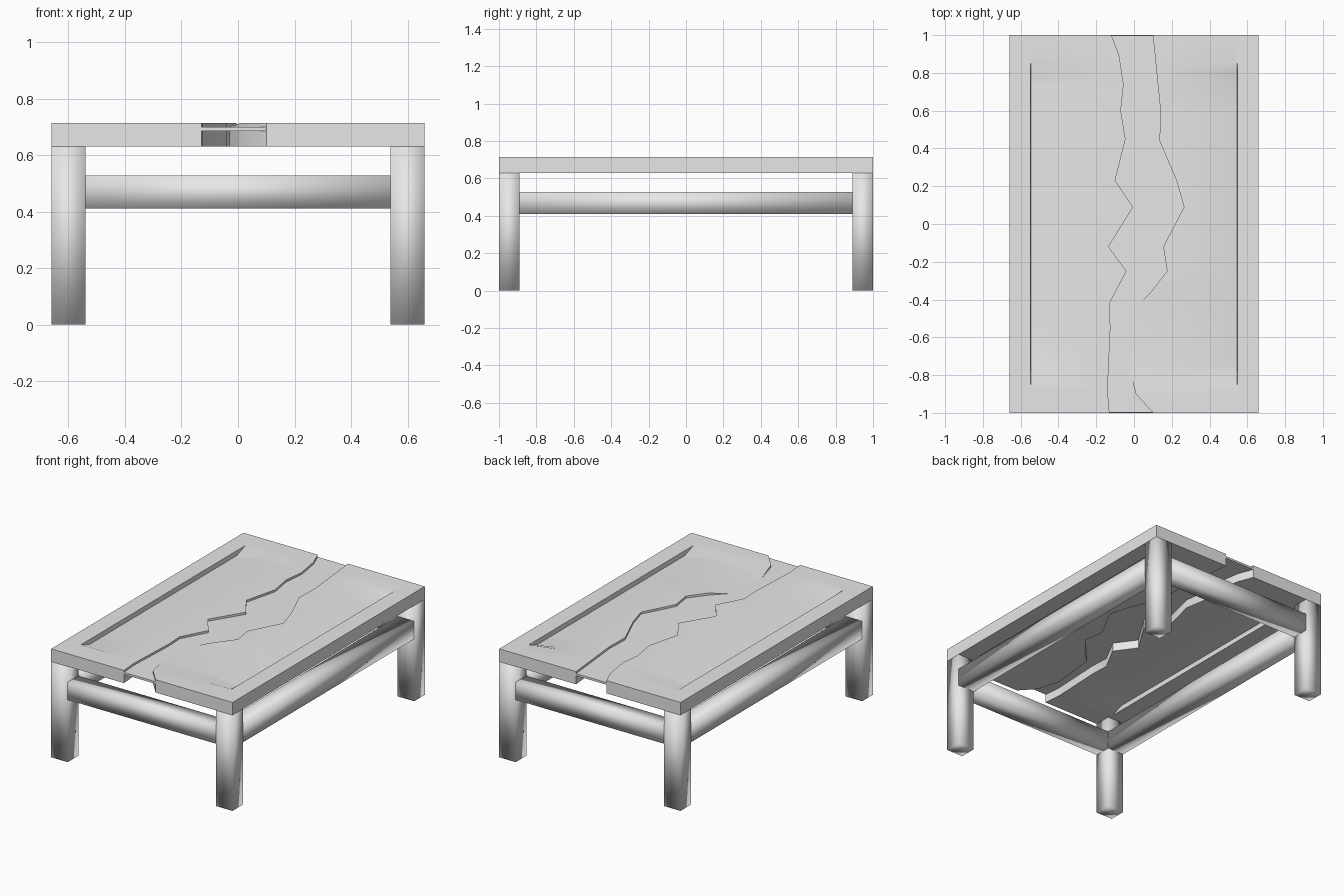
import bpy, bmesh
from mathutils import Vector

cube = bpy.data.objects.get("Cube")
if cube:
    bpy.data.objects.remove(cube)

HALF_X, HALF_Y, TOP, UNDER = 0.66, 1.0, 0.714, 0.63
LEG_X, LEG_Y = 0.12, 0.11
INNER = HALF_X - LEG_X
GLASS = 0.70

grey = bpy.data.materials.new("pale grey")
grey.use_nodes = True
grey.diffuse_color = (0.8, 0.8, 0.8, 1)
grey.node_tree.nodes["Principled BSDF"].inputs["Base Color"].default_value = (0.8, 0.8, 0.8, 1)


def finish(name, bm, angle=None):
    bmesh.ops.recalc_face_normals(bm, faces=bm.faces)
    mesh = bpy.data.meshes.new(name)
    bm.to_mesh(mesh)
    bm.free()
    obj = bpy.data.objects.new(name, mesh)
    bpy.context.collection.objects.link(obj)
    mesh.materials.append(grey)
    bpy.ops.object.select_all(action='DESELECT')
    obj.select_set(True)
    bpy.context.view_layer.objects.active = obj
    if angle is None:
        bpy.ops.object.shade_smooth()
    else:
        bpy.ops.object.shade_smooth_by_angle(angle=angle)


def box(name, low, high, angle=None):
    bm = bmesh.new()
    bmesh.ops.create_cube(bm, size=1)
    low, high = Vector(low), Vector(high)
    for v in bm.verts:
        v.co = (low + high) / 2 + v.co * (high - low)
    finish(name, bm, angle)


def lerp_bank(bank, y):
    for a, b in zip(bank, bank[1:]):
        if a[1] <= y <= b[1]:
            t = (y - a[1]) / (b[1] - a[1])
            return [p + (q - p) * t for p, q in zip(a, b)]


def slab(name, side, bank):
    """Loft one half of the top between its ragged bank and outer edge."""
    rows = sorted({p[1] for p in bank} | {-0.85, -0.77, 0.77, 0.85})
    bm = bmesh.new()
    loops = []
    for y in rows:
        x, _, z = lerp_bank(bank, y)
        sag = 0.03 * min(1, max(0, (0.85 - abs(y)) / 0.08))
        lip, mid = side * 0.545, side * 0.36
        section = [(x, z), (mid, TOP), (lip, TOP - sag), (lip + side * 0.003, TOP),
                   (side * HALF_X, TOP), (side * HALF_X, UNDER),
                   (lip + side * 0.003, UNDER), (lip, UNDER + sag), (mid, UNDER), (x, UNDER)]
        loops.append([bm.verts.new((px, y, pz)) for px, pz in section])
    n = len(loops[0])
    for a, b in zip(loops, loops[1:]):
        for i in range(n):
            j = (i + 1) % n
            bm.faces.new((a[i], a[j], b[j], b[i]))
    bm.faces.new(loops[0])
    bm.faces.new(loops[-1])
    finish(name, bm, 0.6)


# Two halves of the top with ragged facing banks: x, y, bank height
left_x = [(-0.13, -1), (-0.14, -0.88), (-0.125, -0.55), (-0.13, -0.42), (-0.04, -0.25),
          (-0.135, -0.12), (-0.005, 0.09), (-0.1, 0.23), (-0.045, 0.45),
          (-0.07, 0.6), (-0.055, 0.74), (-0.08, 0.9), (-0.12, 1)]
right_x = [(0.1, -1), (0.01, -0.9), (-0.03, -0.75), (0, -0.45), (0.09, -0.36), (0.175, -0.25),
           (0.155, -0.12), (0.265, 0.09), (0.225, 0.23), (0.135, 0.44),
           (0.14, 0.6), (0.12, 0.8), (0.1, 1)]
slab("top_slab_right", -1, [(x, y, TOP) for x, y in left_x])
slab("top_slab_left", 1, [(x, y, GLASS if -0.8 < y < -0.4 else TOP) for x, y in right_x])

# Thin sunken panel filling the channel
box("channel_panel", (-0.14, -0.999, 0.686), (0.265, 0.999, GLASS), 0.6)

# Legs
for sx, side in ((-1, "right"), (1, "left")):
    for sy, end in ((-1, "front"), (1, "back")):
        xs = sorted((sx * INNER, sx * HALF_X))
        ys = sorted((sy * (HALF_Y - LEG_Y), sy * HALF_Y))
        box(f"{end}_{side}_leg", (xs[0], ys[0], 0), (xs[1], ys[1], UNDER))

# Rails between the legs
for s, side, end in ((-1, "right", "front"), (1, "left", "back")):
    xs = sorted((s * INNER, s * HALF_X))
    ys = sorted((s * (HALF_Y - LEG_Y), s * HALF_Y))
    box(f"{side}_rail", (xs[0], LEG_Y - HALF_Y, 0.41), (xs[1], HALF_Y - LEG_Y, 0.527))
    box(f"{end}_rail", (-INNER, ys[0], 0.41), (INNER, ys[1], 0.527))
